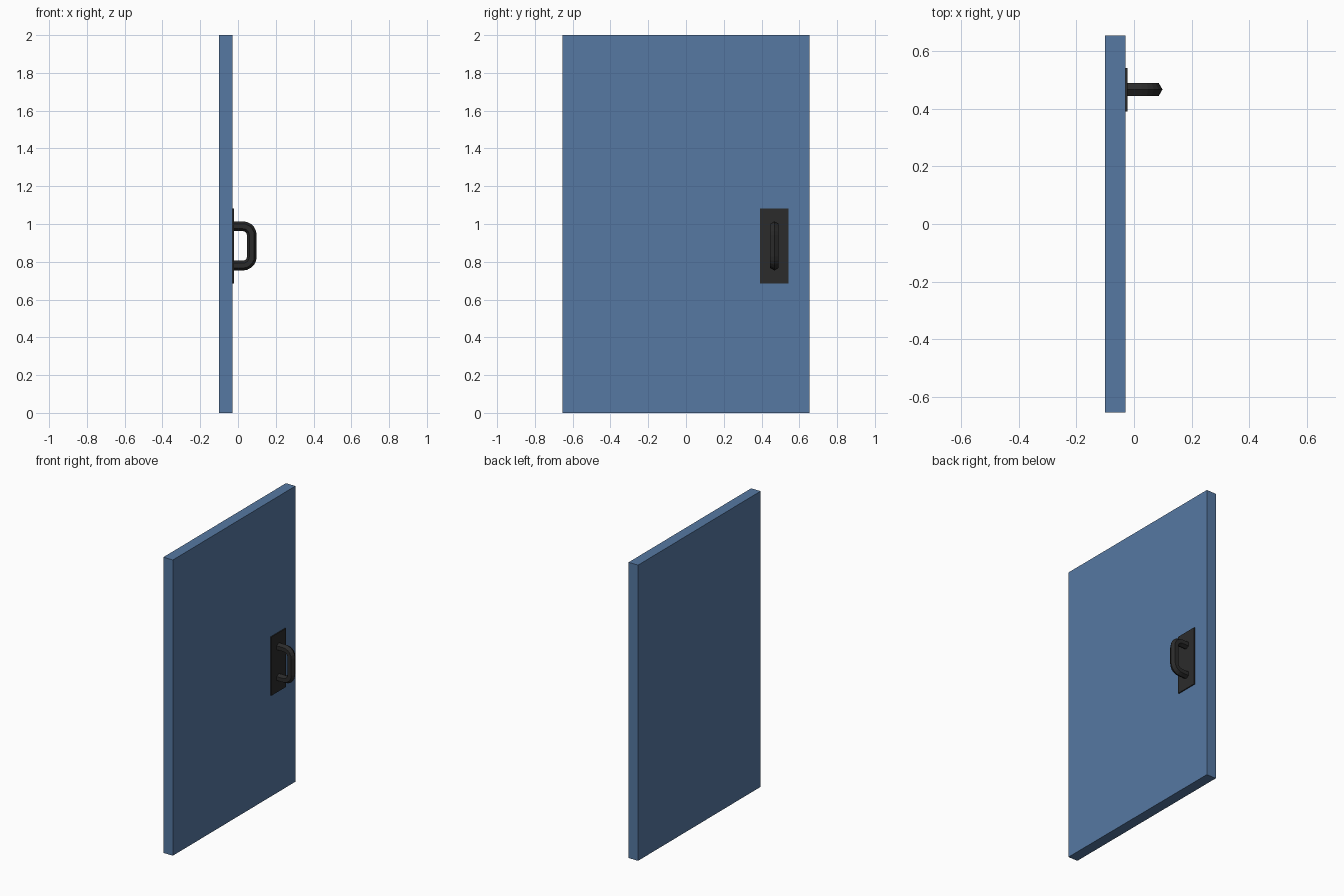
import bpy, bmesh, math
from mathutils import Vector

if "Cube" in bpy.data.objects:
    bpy.data.objects.remove(bpy.data.objects["Cube"])


def material(name, rgb):
    m = bpy.data.materials.new(name)
    m.diffuse_color = (*rgb, 1)
    m.use_nodes = True
    m.node_tree.nodes["Principled BSDF"].inputs["Base Color"].default_value = m.diffuse_color
    return m


BLUE = material("door blue", (0.092, 0.19, 0.365))
BLACK = material("handle black", (0.024, 0.024, 0.024))


def add_object(name, bm, mat):
    bmesh.ops.recalc_face_normals(bm, faces=bm.faces)
    me = bpy.data.meshes.new(name)
    bm.to_mesh(me)
    bm.free()
    me.materials.append(mat)
    ob = bpy.data.objects.new(name, me)
    bpy.context.collection.objects.link(ob)
    return ob


def box(name, lo, hi, mat):
    bm = bmesh.new()
    bmesh.ops.create_cube(bm, size=1)
    lo, hi = Vector(lo), Vector(hi)
    for v in bm.verts:
        v.co = (lo + hi) / 2 + v.co * (hi - lo)
    return add_object(name, bm, mat)


# Door slab and the thin plate behind the handle
box("door_panel", (-0.1, -0.655, 0), (-0.029, 0.655, 2), BLUE)
box("handle_plate", (-0.031, 0.391, 0.685), (-0.022, 0.543, 1.082), BLACK)

# Pull handle: hexagonal section swept along a rounded U in the xz plane
HANDLE_Y, R, BEND, STEPS = 0.468, 0.026, 0.047, 5
X0, X1, Z0, Z1 = -0.026, 0.073, 0.78, 0.988
rings = [(X0, Z0, -math.pi / 2)]                # x, z, outward direction
for cz, start in ((Z0 + BEND, -math.pi / 2), (Z1 - BEND, 0)):
    for i in range(STEPS + 1):
        a = start + math.pi / 2 * i / STEPS
        rings.append((X1 - BEND + BEND * math.cos(a), cz + BEND * math.sin(a), a))
rings.append((X0, Z1, math.pi / 2))

bm = bmesh.new()
loops = []
for x, z, a in rings:
    loop = []
    for k in range(6):
        t = math.tau * k / 6
        n = R * math.cos(t)
        loop.append(bm.verts.new((x + n * math.cos(a), HANDLE_Y + R * math.sin(t),
                                  z + n * math.sin(a))))
    loops.append(loop)
for p, q in zip(loops, loops[1:]):
    for k in range(6):
        j = (k + 1) % 6
        bm.faces.new((p[k], p[j], q[j], q[k]))
bm.faces.new(loops[0])
bm.faces.new(loops[-1])
add_object("pull_handle", bm, BLACK)
